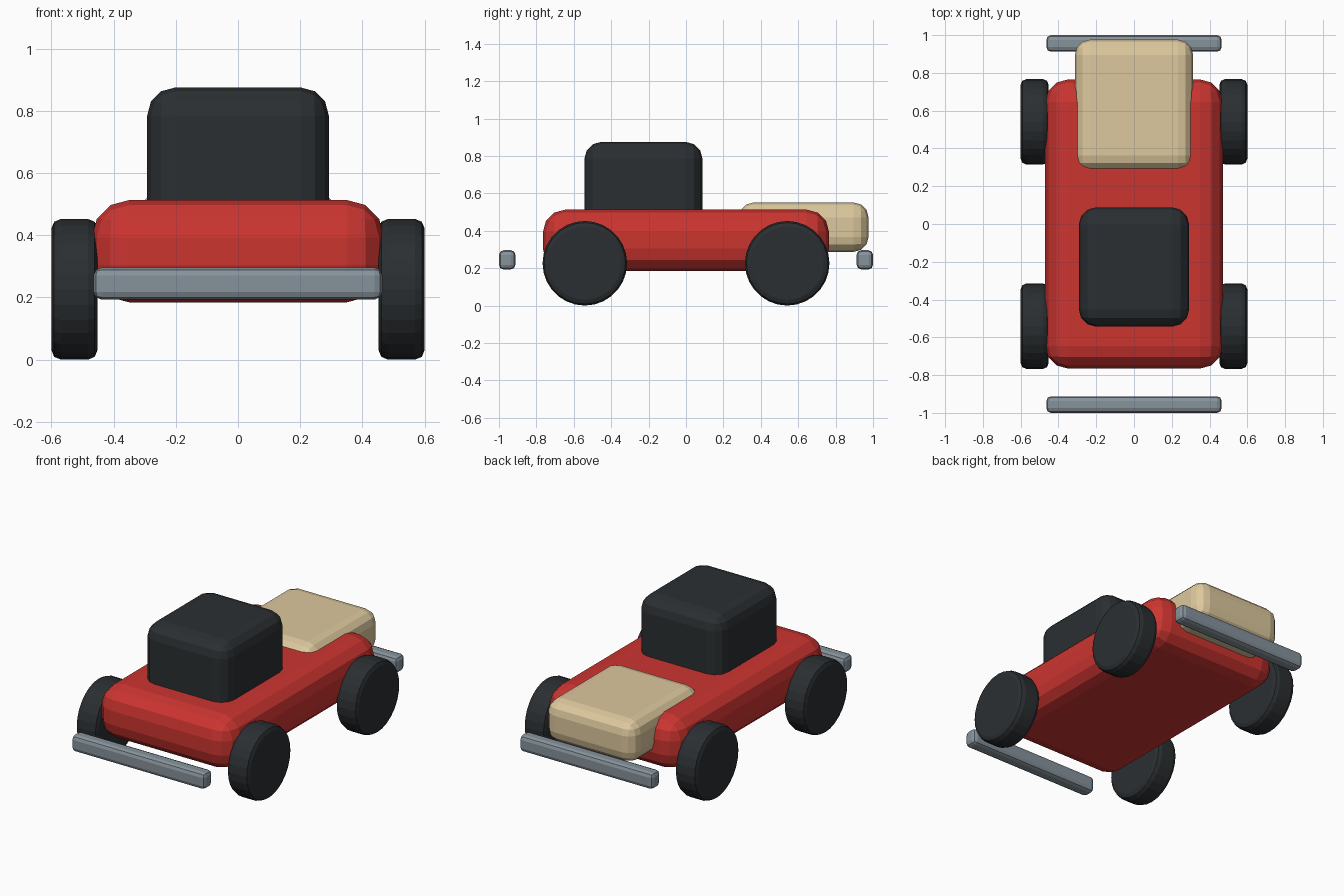
import bpy, bmesh
from math import radians
from mathutils import Matrix

if "Cube" in bpy.data.objects:
    bpy.data.objects.remove(bpy.data.objects["Cube"])


def material(name, rgb):
    m = bpy.data.materials.new(name)
    m.diffuse_color = (*rgb, 1)
    m.use_nodes = True
    m.node_tree.nodes["Principled BSDF"].inputs["Base Color"].default_value = m.diffuse_color
    return m


RED = material("red_paint", (0.60, 0.035, 0.03))
DARK = material("dark_rubber", (0.024, 0.028, 0.031))
TAN = material("tan_panel", (0.72, 0.58, 0.34))
STEEL = material("steel", (0.24, 0.29, 0.33))


def finish(bm, name, mat, bevel, segments):
    """Round the sharp edges and turn the bmesh into an object."""
    edges = [e for e in bm.edges if e.calc_face_angle(0) > radians(30)]
    bmesh.ops.bevel(bm, geom=edges, offset=bevel, segments=segments,
                    profile=0.5, affect='EDGES', clamp_overlap=True)
    bmesh.ops.recalc_face_normals(bm, faces=bm.faces)
    me = bpy.data.meshes.new(name)
    bm.to_mesh(me)
    bm.free()
    me.materials.append(mat)
    ob = bpy.data.objects.new(name, me)
    bpy.context.collection.objects.link(ob)
    return ob


def rounded_box(name, mat, half_x, y, z, bevel, segments=3):
    """Box centred on x with given y and z ranges."""
    bm = bmesh.new()
    size = (2 * half_x, y[1] - y[0], z[1] - z[0], 1)
    centre = (0, sum(y) / 2, sum(z) / 2)
    bmesh.ops.create_cube(
        bm, size=1, matrix=Matrix.Translation(centre) @ Matrix.Diagonal(size))
    return finish(bm, name, mat, bevel, segments)


def wheel(name, x, y, radius=0.226, width=0.148):
    bm = bmesh.new()
    bmesh.ops.create_cone(
        bm, cap_ends=True, segments=28, radius1=radius, radius2=radius,
        depth=width, matrix=Matrix.Translation((x, y, radius))
        @ Matrix.Rotation(radians(90), 4, 'Y'))
    return finish(bm, name, DARK, 0.03, 2)


# Main body, cabin and rear trunk
rounded_box("body", RED, 0.47, (-0.765, 0.765), (0.184, 0.513), 0.12)
rounded_box("cabin", DARK, 0.292, (-0.543, 0.088), (0.40, 0.875), 0.09)
rounded_box("rear_trunk", TAN, 0.313, (0.282, 0.976), (0.287, 0.551), 0.08)

# Bumpers and wheels, front and rear
for end, s in (("front", -1), ("rear", 1)):
    y = sorted((s * 0.912, s * 1.0))
    rounded_box(end + "_bumper", STEEL, 0.464, y, (0.193, 0.296), 0.025, 2)
    for side, sx in (("left", -1), ("right", 1)):
        wheel(f"{end}_{side}_wheel", sx * 0.526, s * 0.541)
